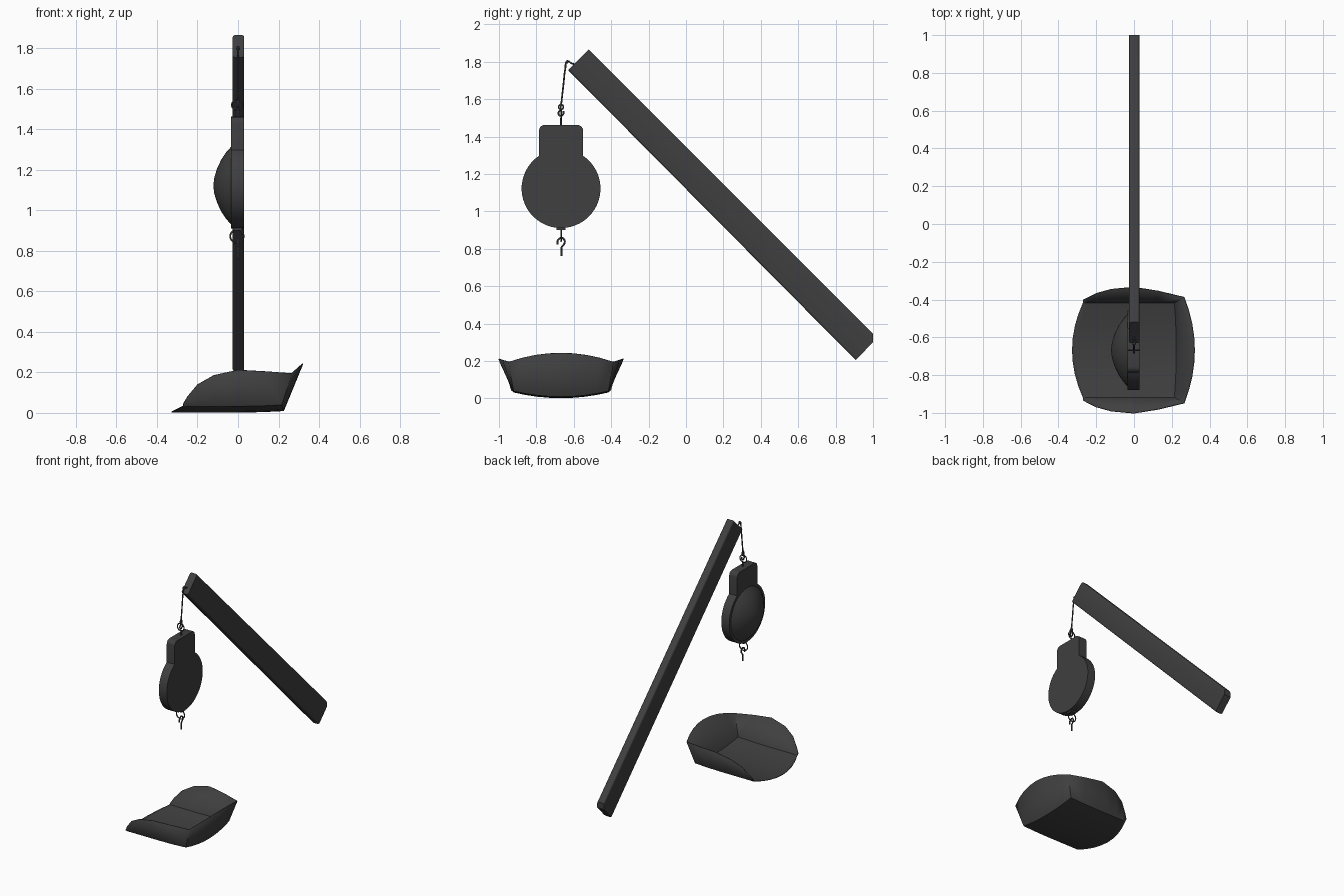
import bpy, bmesh, math
from mathutils import Vector

cube = bpy.data.objects.get("Cube")
if cube:
    bpy.data.objects.remove(cube, do_unlink=True)

iron = bpy.data.materials.new("dark iron grey")
iron.use_nodes = True
COLOUR = (0.05, 0.05, 0.05, 1)
iron.diffuse_color = COLOUR
iron.node_tree.nodes["Principled BSDF"].inputs["Base Color"].default_value = COLOUR

CY = -0.668  # y of the hanging scale and the scoop


def finish(bm, name, angle=35):
    bmesh.ops.remove_doubles(bm, verts=bm.verts, dist=0.0005)
    bmesh.ops.recalc_face_normals(bm, faces=bm.faces)
    mesh = bpy.data.meshes.new(name)
    bm.to_mesh(mesh)
    bm.free()
    ob = bpy.data.objects.new(name, mesh)
    bpy.context.collection.objects.link(ob)
    mesh.materials.append(iron)
    bpy.ops.object.select_all(action='DESELECT')
    ob.select_set(True)
    bpy.context.view_layer.objects.active = ob
    bpy.ops.object.shade_smooth_by_angle(angle=math.radians(angle))
    return ob


def plate(name, outline, x0, x1, bevel=0.0):
    """Extrude a (y, z) outline along x."""
    bm = bmesh.new()
    face = bm.faces.new([bm.verts.new((x0, y, z)) for y, z in outline])
    new = bmesh.ops.extrude_face_region(bm, geom=[face])["geom"]
    bmesh.ops.translate(bm, vec=(x1 - x0, 0, 0),
                        verts=[v for v in new if isinstance(v, bmesh.types.BMVert)])
    if bevel:
        long_edges = [e for e in bm.edges if e.calc_length() > 1]
        bmesh.ops.bevel(bm, geom=long_edges, offset=bevel, segments=3,
                        profile=0.5, affect='EDGES')
    return finish(bm, name)


def wire(name, points, radius, cyclic=False):
    """Round wire through the points."""
    curve = bpy.data.curves.new(name, 'CURVE')
    curve.dimensions = '3D'
    curve.bevel_depth = radius
    curve.bevel_resolution = 2
    curve.resolution_u = 4
    curve.use_fill_caps = True
    spline = curve.splines.new('BEZIER')
    spline.bezier_points.add(len(points) - 1)
    spline.use_cyclic_u = cyclic
    for bp, p in zip(spline.bezier_points, points):
        bp.co = p
        bp.handle_left_type = bp.handle_right_type = 'AUTO'
    curve.materials.append(iron)
    ob = bpy.data.objects.new(name, curve)
    bpy.context.collection.objects.link(ob)
    return ob


def ring(name, centre, r, radius):
    """Ring standing in the x-z plane."""
    c = Vector(centre)
    angles = [i * math.tau / 8 for i in range(8)]
    return wire(name, [c + Vector((r * math.cos(a), 0, r * math.sin(a))) for a in angles],
                radius, True)


def arc(cy, cz, r, start, end, n):
    steps = [math.radians(start + (end - start) * i / n) for i in range(n + 1)]
    return [(cy + r * math.cos(a), cz + r * math.sin(a)) for a in steps]


# Leaning pole with one clipped foot corner
plate("pole", [(-0.52, 1.865), (-0.63, 1.755), (0.907, 0.205), (1.0, 0.3), (1.0, 0.345)],
      -0.026, 0.03, 0.012)

# Scale body: round disc with a square neck
outline = arc(CY, 1.122, 0.211, 124, 416, 40)
outline += arc(CY + 0.088, 1.432, 0.03, 0, 90, 4) + arc(CY - 0.088, 1.432, 0.03, 90, 180, 4)
plate("scale_body", outline, -0.035, 0.03)

# Domed dial on the -x face
bm = bmesh.new()
profile = [(0.192, -0.034), (0.165, -0.058), (0.13, -0.082), (0.085, -0.103),
           (0.04, -0.117), (0, -0.122)]
verts = [bm.verts.new((x, CY + r, 1.122)) for r, x in profile]
edges = [bm.edges.new(pair) for pair in zip(verts, verts[1:])]
bmesh.ops.spin(bm, geom=verts + edges, cent=(0, CY, 1.122), axis=(1, 0, 0),
               angle=math.tau, steps=40)
finish(bm, "dial_dome")

# Scale fittings: stub, rings and hooks
plate("lower_stub", [(CY - 0.024, 0.9), (CY + 0.024, 0.9), (CY + 0.024, 0.92),
                     (CY - 0.024, 0.92)], -0.024, 0.02)
ring("lower_ring", (-0.005, CY, 0.872), 0.033, 0.004)
ring("upper_ring", (-0.003, CY, 1.52), 0.027, 0.004)
wire("upper_eye_stem", [(0, CY, 1.455), (0, CY, 1.5)], 0.005)
hook = [(0, -0.002), (-0.02, 0.02), (-0.016, 0.045), (0.002, 0.056), (0.018, 0.045),
        (0.018, 0.026), (0.004, 0.008), (0.002, -0.015), (0.002, -0.04)]
wire("lower_hook", [(0, CY + y, 0.802 + z) for y, z in hook[1:]], 0.005)
wire("upper_hook", [(0, CY - y * 0.7, 1.55 - z * 0.7) for y, z in hook[1:]], 0.005)
wire("upper_loop", arc_points := [(0, y, z) for y, z in arc(CY, 1.558, 0.013, 0, 315, 7)],
     0.004, True)

# Cord from the pole tip down to the hook
wire("cord", [(0, -0.585, 1.785), (0, -0.61, 1.79), (0, -0.634, 1.803),
              (0, -0.645, 1.765), (0, -0.655, 1.68), (0, CY, 1.565)], 0.0045)
ring("cord_knot", (0, -0.634, 1.8), 0.006, 0.005)

# Scoop: stations of floor x, rim x, lip bulge, rim half width, rim height
stations = [(-0.27, -0.27, -0.058, 0.265, 0.045), (-0.25, -0.25, -0.05, 0.275, 0.08),
            (-0.2, -0.2, -0.03, 0.3, 0.14), (-0.12, -0.12, -0.01, 0.322, 0.185),
            (0, 0, 0, 0.333, 0.212), (0.12, 0.13, 0, 0.312, 0.205),
            (0.215, 0.265, 0.01, 0.28, 0.195)]
ts = [i / 4 - 1 for i in range(9)]
rows = []
for fx, rx, bulge, half, top in stations:
    row = [(rx, -half, top)]
    for t in ts:
        b = 1 - t * t
        row.append((fx + bulge * b, 0.252 * t, 0.034 - 0.03 * b + 0.15 * max(fx, 0) ** 2))
    rows.append(row + [(rx, half, top)])
# Back wall rim, meeting the side rims at the corners
back = [(0.265 + 0.055 * (1 - t * t), 0.28 * t, 0.195 + 0.048 * (1 - t * t)) for t in ts]
rows.append([back[0]] + back + [back[-1]])

bm = bmesh.new()
grid = [[bm.verts.new((x, CY + y, z)) for x, y, z in row] for row in rows]
for r0, r1 in zip(grid, grid[1:]):
    for i in range(len(r0) - 1):
        bm.faces.new((r0[i], r0[i + 1], r1[i + 1], r1[i]))
scoop = finish(bm, "scoop", 45)
thick = scoop.modifiers.new("thickness", 'SOLIDIFY')
thick.thickness = 0.005
thick.offset = 0
